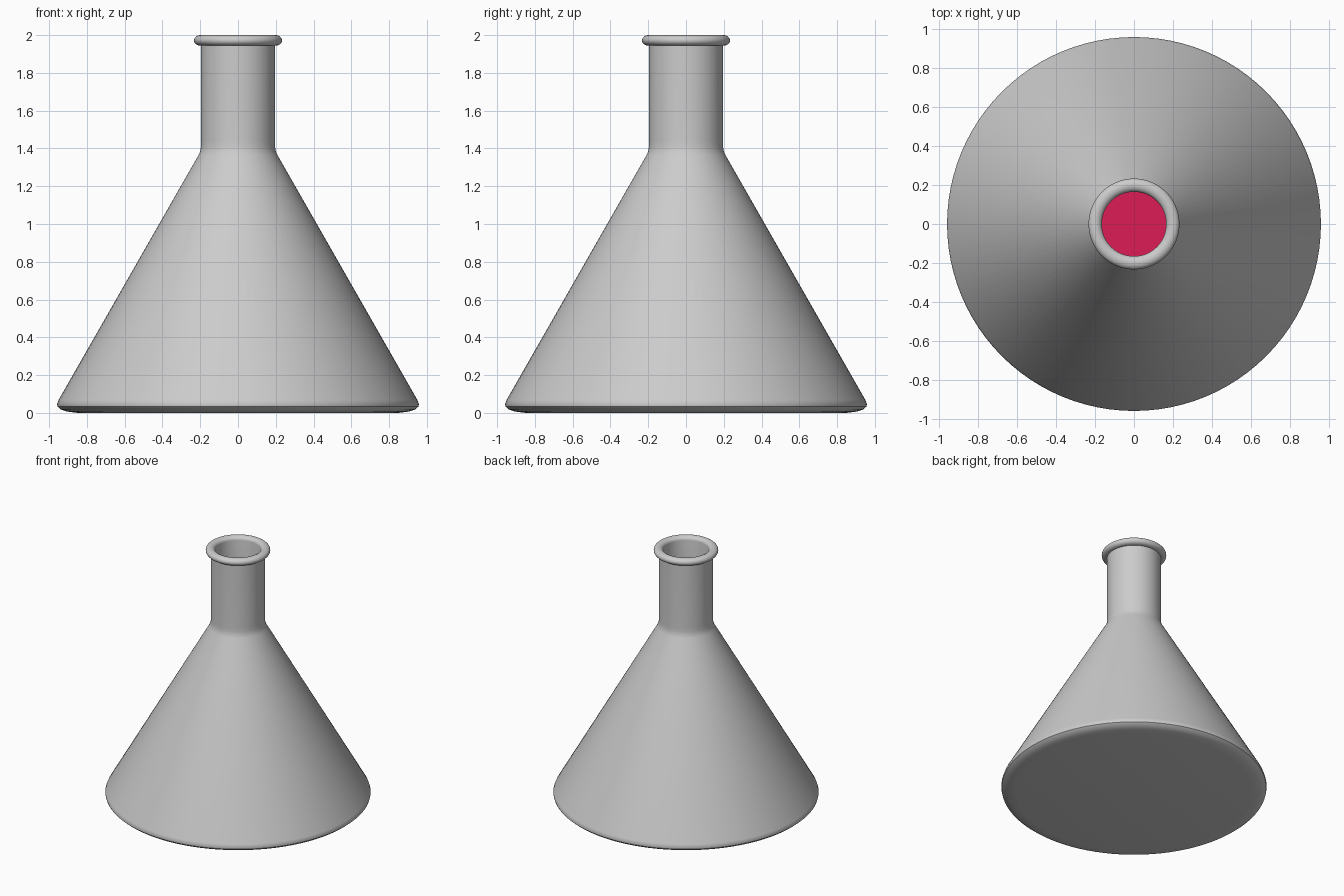
import bpy, bmesh, math

if "Cube" in bpy.data.objects:
    bpy.data.objects.remove(bpy.data.objects["Cube"])

SEGMENTS = 96


def lathe(name, profile):
    """Spin an (r, z) profile around the z axis into a smooth closed solid."""
    bm = bmesh.new()
    verts = [bm.verts.new((r, 0, z)) for r, z in profile]
    edges = [bm.edges.new(pair) for pair in zip(verts, verts[1:])]
    bmesh.ops.spin(bm, geom=verts + edges, cent=(0, 0, 0), axis=(0, 0, 1),
                   angle=math.tau, steps=SEGMENTS, use_duplicate=False)
    bmesh.ops.remove_doubles(bm, verts=bm.verts, dist=1e-4)
    bmesh.ops.recalc_face_normals(bm, faces=bm.faces)
    mesh = bpy.data.meshes.new(name)
    bm.to_mesh(mesh)
    bm.free()
    obj = bpy.data.objects.new(name, mesh)
    bpy.context.collection.objects.link(obj)
    bpy.ops.object.select_all(action='DESELECT')
    obj.select_set(True)
    bpy.context.view_layer.objects.active = obj
    bpy.ops.object.shade_smooth_by_angle(angle=math.radians(35))
    return obj


# Rounded lip: half ellipse from the neck outside over to the bore
lip = [(0.199 + 0.034 * math.cos(a), 1.972 + 0.028 * math.sin(a))
       for a in (math.radians(d) for d in range(-90, 181, 15))]

# Glass flask: outer wall, lip, then back down the inner wall
outer = [(0, 0), (0.85, 0), (0.905, 0.007), (0.938, 0.018), (0.955, 0.033),
         (0.958, 0.046), (0.95, 0.068), (0.209, 1.365), (0.2, 1.385),
         (0.196, 1.41), (0.195, 1.44), (0.195, 1.944)]
inner = [(0.165, 1.44), (0.166, 1.41), (0.17, 1.385), (0.178, 1.36),
         (0.91, 0.075), (0.915, 0.055), (0.9, 0.04), (0.85, 0.03), (0, 0.03)]
lathe("flask", outer + lip + inner)

# Liquid: fills the lower part of the cone just inside the wall
liquid = lathe("liquid", [(0, 0.035), (0.845, 0.035), (0.895, 0.045),
                          (0.905, 0.07), (0.603, 0.6), (0, 0.6)])
pink = bpy.data.materials.new("pink_liquid")
pink.diffuse_color = (0.72, 0.012, 0.09, 1)
pink.use_nodes = True
pink.node_tree.nodes["Principled BSDF"].inputs["Base Color"].default_value = pink.diffuse_color
liquid.data.materials.append(pink)
